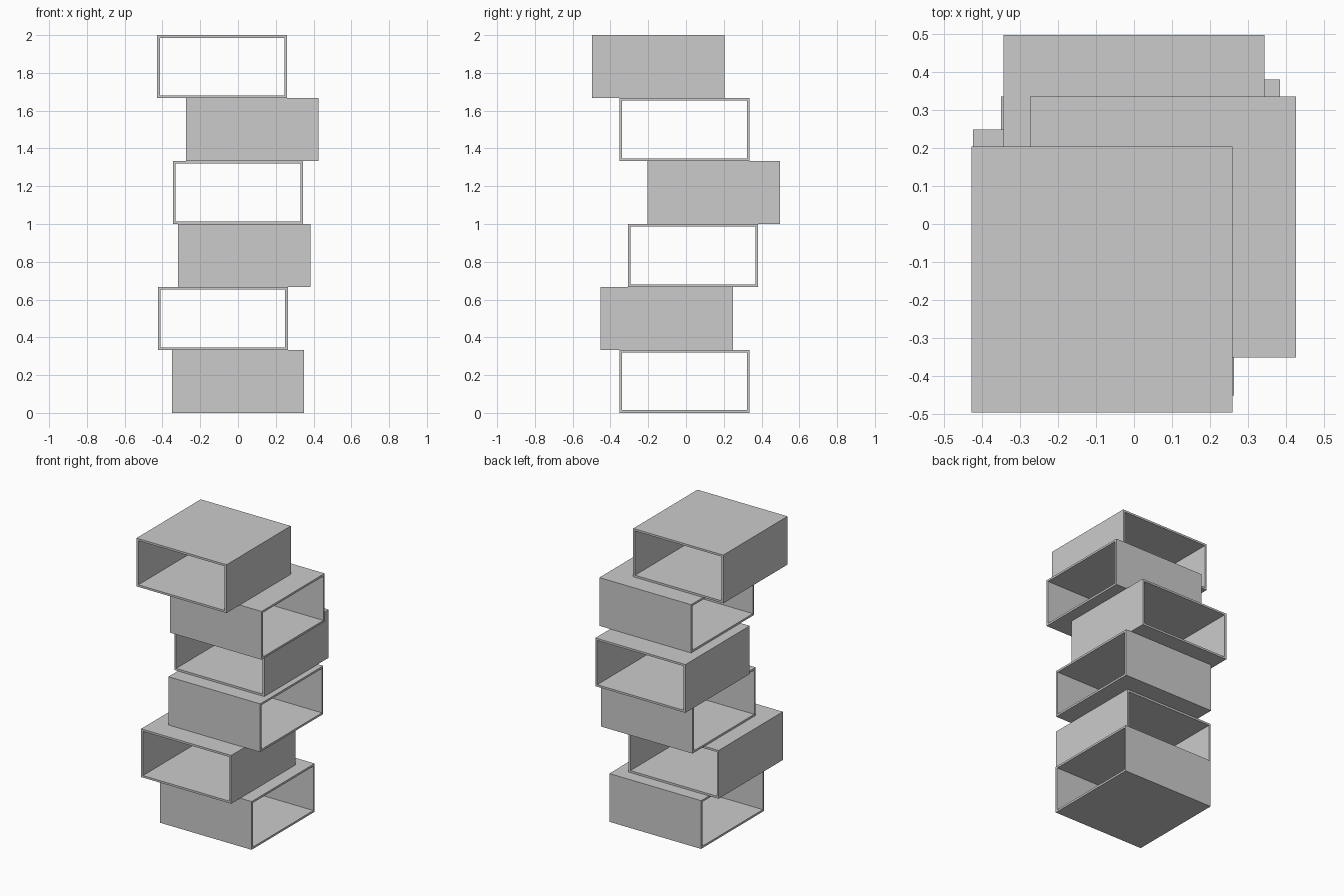
import bpy

if "Cube" in bpy.data.objects:
    bpy.data.objects.remove(bpy.data.objects["Cube"])

WIDTH, DEPTH, HEIGHT, WALL = 0.688, 0.701, 1 / 3, 0.014


def open_box(name, x, y, level, axis):
    """Rectangular tube, open at both ends along the given axis."""
    verts = []
    for d in (-DEPTH / 2, DEPTH / 2):
        for inset in (0, WALL):
            w, lo, hi = WIDTH / 2 - inset, inset, HEIGHT - inset
            for a, z in ((-w, lo), (w, lo), (w, hi), (-w, hi)):
                verts.append((a, d, z) if axis == 'y' else (-d, a, z))
    faces = []
    for i in range(4):
        j = (i + 1) % 4
        faces += [(i, j, j + 8, i + 8)[::1],             # outer wall
                  (j + 4, i + 4, i + 12, j + 12),        # inner wall
                  (j, i, i + 4, j + 4),                  # first rim
                  (i + 8, j + 8, j + 12, i + 12)]        # second rim
    faces = [f[::-1] for f in faces]
    mesh = bpy.data.meshes.new(name)
    mesh.from_pydata(verts, [], faces)
    mesh.update()
    obj = bpy.data.objects.new(name, mesh)
    obj.location = (x, y, level * HEIGHT)
    bpy.context.collection.objects.link(obj)


# Six shifted shelf boxes, bottom to top, alternating opening direction
centres = [(0, -0.008), (-0.08, -0.101), (0.034, 0.037),
           (0, 0.147), (0.076, -0.008), (-0.084, -0.146)]
for level, (x, y) in enumerate(centres):
    open_box(f"shelf_box_{level + 1}", x, y, level, 'y' if level % 2 else 'x')
